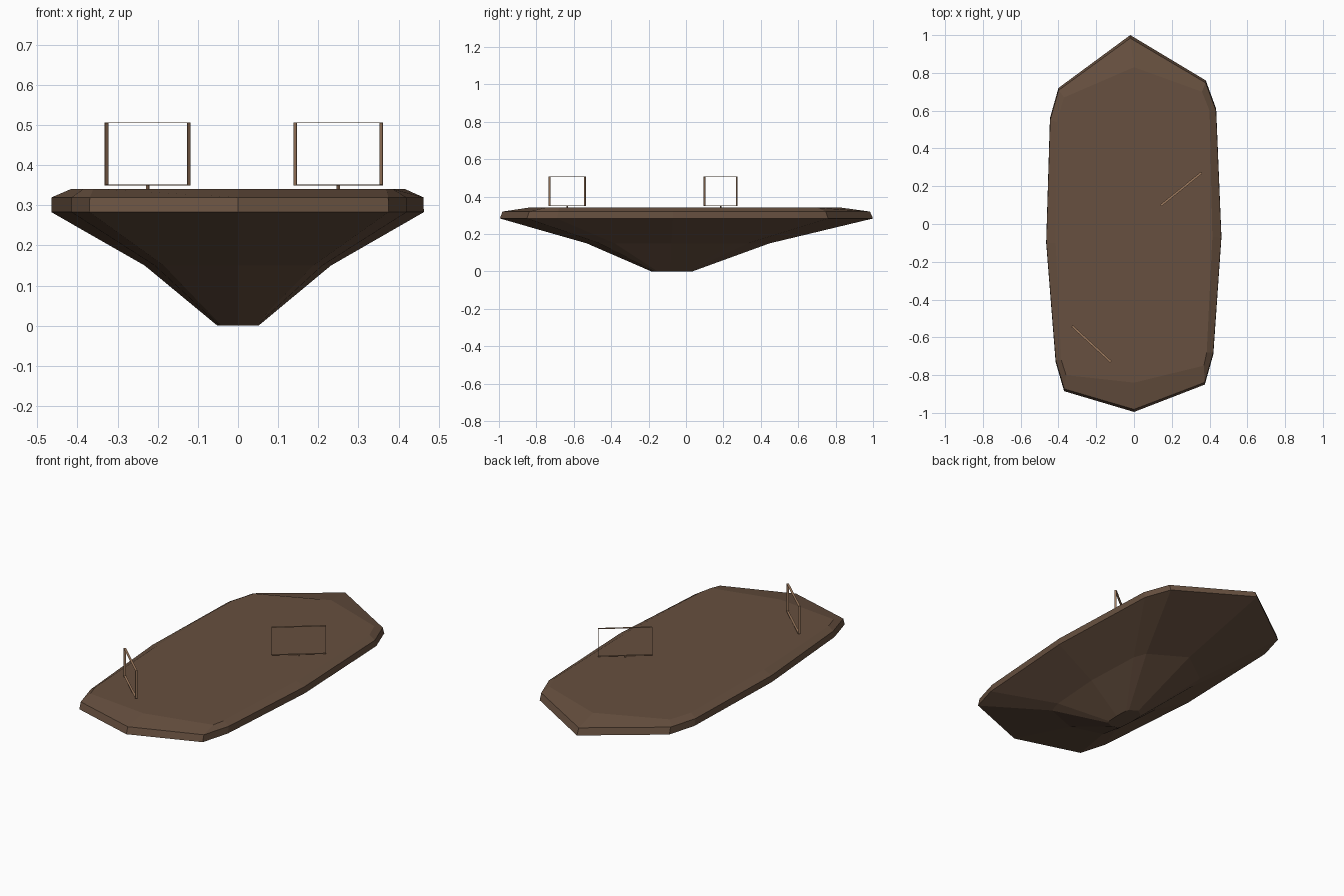
import bpy, bmesh
from mathutils import Vector

if "Cube" in bpy.data.objects:
    bpy.data.objects.remove(bpy.data.objects["Cube"])


def material(name, rgb):
    m = bpy.data.materials.new(name)
    m.diffuse_color = (*rgb, 1)
    m.use_nodes = True
    m.node_tree.nodes["Principled BSDF"].inputs["Base Color"].default_value = m.diffuse_color
    return m


def add_object(name, bm, mat):
    me = bpy.data.meshes.new(name)
    bm.to_mesh(me)
    bm.free()
    me.materials.append(mat)
    ob = bpy.data.objects.new(name, me)
    bpy.context.collection.objects.link(ob)
    return ob


earth = material("earth", (0.135, 0.08, 0.05))
wood = material("wood", (0.33, 0.19, 0.11))

# Floating slab: twelve-sided outline, seen from the top
outline = [(-0.02, 1.0), (0.38, 0.76), (0.435, 0.61), (0.463, -0.07),
           (0.42, -0.69), (0.375, -0.85), (0.0, -0.995), (-0.37, -0.885),
           (-0.415, -0.73), (-0.465, -0.10), (-0.445, 0.56), (-0.40, 0.72)]
plateau = [(0.0, 0.83), (0.36, 0.70), (0.40, 0.60), (0.415, -0.07),
           (0.385, -0.68), (0.37, -0.75), (0.0, -0.84), (-0.36, -0.80),
           (-0.385, -0.72), (-0.415, -0.10), (-0.41, 0.54), (-0.37, 0.67)]


def ring(points, scale_x, scale_y, z, cy=-0.085):
    return [(x * scale_x, cy + (y - cy) * scale_y, z) for x, y in points]


# Rings from keel to top: flat keel, belly, lower rim, upper rim, plateau
rings = [ring(outline, 0.11, 0.11, 0.0),
         ring(outline, 0.50, 0.49, 0.15),
         ring(outline, 1, 1, 0.283),
         ring(outline, 0.998, 0.985, 0.32),
         ring(plateau, 1, 1, 0.341)]
bm = bmesh.new()
loops = [[bm.verts.new(p) for p in r] for r in rings]
n = len(outline)
for low, high in zip(loops, loops[1:]):
    for i in range(n):
        j = (i + 1) % n
        bm.faces.new((low[i], low[j], high[j], high[i]))
bm.faces.new(loops[0])
bm.faces.new(loops[-1])
bmesh.ops.recalc_face_normals(bm, faces=bm.faces[:])
add_object("island_slab", bm, earth)


# Thin upright frame standing between two ground points, with a short peg
def standing_frame(name, a, b, z0=0.35, z1=0.507):
    a, b = Vector((*a, 0)), Vector((*b, 0))
    along = (b - a).normalized()
    normal = Vector((-along.y, along.x, 0))
    up, mid = Vector((0, 0, 1)), (a + b) / 2
    half = (b - a).length / 2
    t, depth = 0.0015, 0.006
    bm = bmesh.new()

    def bar(u0, u1, w0, w1, d):
        v = [bm.verts.new(mid + along * u + normal * s + up * w)
             for s in (-d, d)
             for u, w in ((u0, w0), (u1, w0), (u1, w1), (u0, w1))]
        for f in ((0, 1, 2, 3), (7, 6, 5, 4), (0, 4, 5, 1),
                  (1, 5, 6, 2), (2, 6, 7, 3), (3, 7, 4, 0)):
            bm.faces.new([v[i] for i in f])

    bar(-half, -half + t, z0, z1, depth)
    bar(half - t, half, z0, z1, depth)
    bar(-half + t, half - t, z0, z0 + t, depth)
    bar(-half + t, half - t, z1 - t, z1, depth)
    bar(-0.003, 0.003, 0.335, z0, 0.003)
    bmesh.ops.recalc_face_normals(bm, faces=bm.faces[:])
    add_object(name, bm, wood)


standing_frame("front_frame", (-0.328, -0.54), (-0.122, -0.73))
standing_frame("rear_frame", (0.142, 0.098), (0.358, 0.272))
